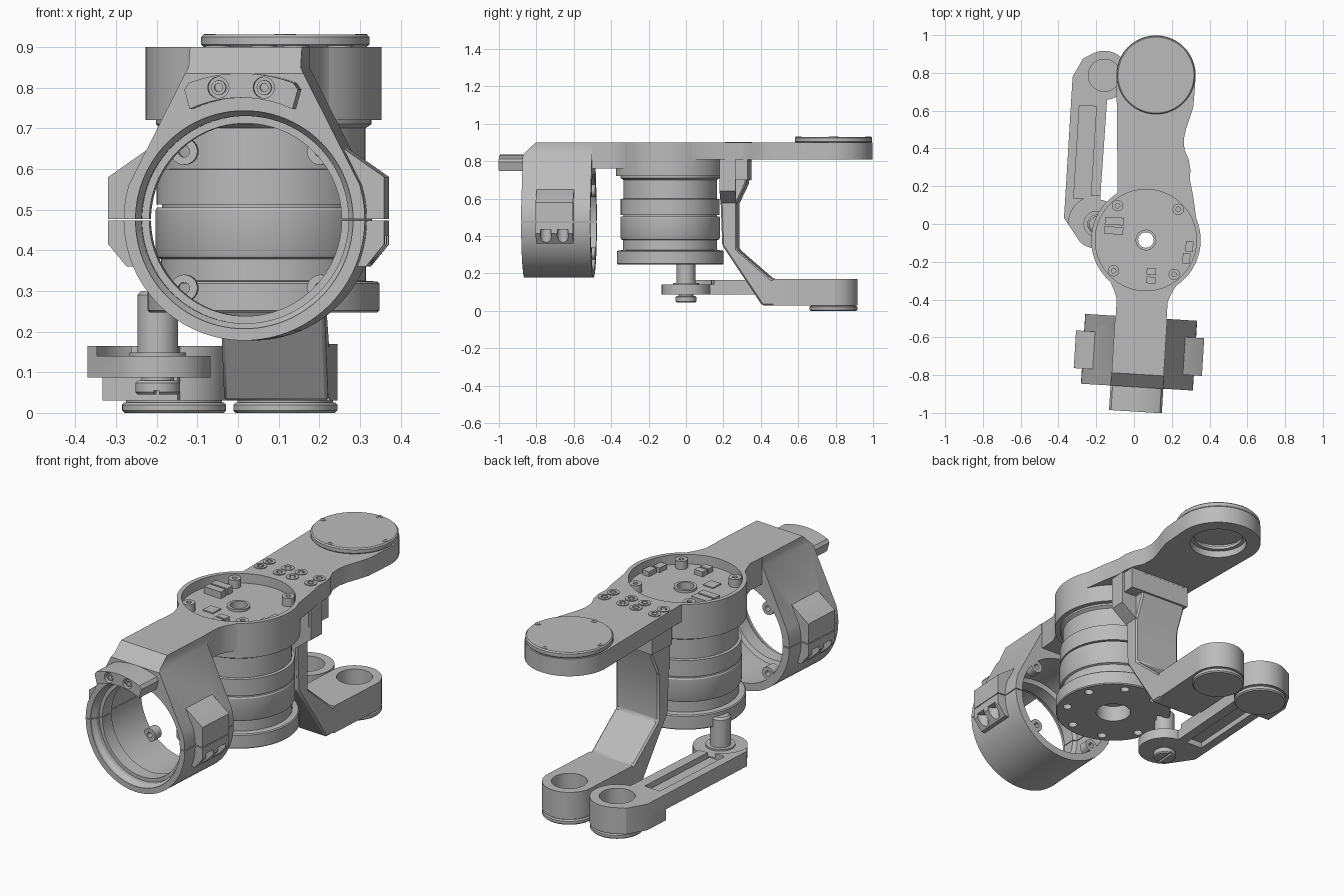
import bpy, bmesh
from math import sin, cos, pi, radians
from mathutils import Matrix

if "Cube" in bpy.data.objects:
    bpy.data.objects.remove(bpy.data.objects["Cube"])

# One grey for the whole mechanism
grey = bpy.data.materials.new("machined grey")
grey.use_nodes = True
grey.diffuse_color = (0.5, 0.5, 0.5, 1)
grey.node_tree.nodes["Principled BSDF"].inputs["Base Color"].default_value = (0.5, 0.5, 0.5, 1)

# Everything is built around the hub axis, then turned slightly
FRAME = Matrix.Translation((0.063, -0.085, 0)) @ Matrix.Rotation(radians(-3.5), 4, 'Z')
PLACE = {'z': lambda u, v, w: (u, v, w),
         'y': lambda u, v, w: (u, w, v),
         'x': lambda u, v, w: (w, u, v)}
parts = []


def finish(bm, name):
    bmesh.ops.recalc_face_normals(bm, faces=bm.faces)
    me = bpy.data.meshes.new(name)
    bm.to_mesh(me)
    bm.free()
    me.materials.append(grey)
    ob = bpy.data.objects.new(name, me)
    bpy.context.collection.objects.link(ob)
    parts.append(ob)
    return ob


def prism(name, pts, w0, w1, axis='z'):
    """Extrude a closed outline along an axis."""
    bm = bmesh.new()
    face = bm.faces.new([bm.verts.new(PLACE[axis](u, v, w0)) for u, v in pts])
    new = bmesh.ops.extrude_face_region(bm, geom=[face])["geom"]
    for v in new:
        if isinstance(v, bmesh.types.BMVert):
            v.co = v.co + type(v.co)(PLACE[axis](0, 0, w1 - w0))
    return finish(bm, name)


def box(name, x0, x1, y0, y1, z0, z1):
    return prism(name, [(x0, y0), (x1, y0), (x1, y1), (x0, y1)], z0, z1)


def lathe(name, prof, u=0, v=0, axis='z', n=64):
    """Revolve a closed (radius, height) profile."""
    bm = bmesh.new()
    rings = [[bm.verts.new(PLACE[axis](u + r * cos(2 * pi * i / n), v + r * sin(2 * pi * i / n), w))
              for i in range(n)] for r, w in prof]
    for a, b in zip(rings, rings[1:] + rings[:1]):
        if a[0].co == a[1].co and b[0].co == b[1].co:
            continue
        for i in range(n):
            j = (i + 1) % n
            bm.faces.new((a[i], a[j], b[j], b[i]))
    bmesh.ops.remove_doubles(bm, verts=bm.verts, dist=1e-5)
    return finish(bm, name)


def rod(name, u, v, r, w0, w1, axis='z', n=48):
    return lathe(name, [(0, w0), (r, w0), (r, w1), (0, w1)], u, v, axis, n)


def cap(name, x, y, r, z0, z1, c=0.006):
    """Disc with softened rims."""
    return lathe(name, [(0, z0), (r - c, z0), (r, z0 + c), (r, z1 - c), (r - c, z1), (0, z1)], x, y)


def collar(name, x, y, r0, r1, z0, z1, axis='z'):
    return lathe(name, [(r0, z0), (r1, z0), (r1, z1), (r0, z1)], x, y, axis, 24)


def arc(u, v, r, a0, a1, n=24):
    return [(u + r * cos(radians(a0 + (a1 - a0) * i / n)),
             v + r * sin(radians(a0 + (a1 - a0) * i / n))) for i in range(n + 1)]


def combine(target, tool, how='DIFFERENCE'):
    mod = target.modifiers.new("cut", 'BOOLEAN')
    mod.operation, mod.solver, mod.object = how, 'EXACT', tool
    dg = bpy.context.evaluated_depsgraph_get()
    dg.update()
    me = bpy.data.meshes.new_from_object(target.evaluated_get(dg))
    target.modifiers.clear()
    target.data = me
    parts.remove(tool)
    bpy.data.objects.remove(tool)


# Upper arm: rear beam, hub and front beam in one body
END = 0.875
rear = [(-.165, .05), (-.165, .25), (-.208, .85)] + arc(0, END, .21, 180, 0, 40) + [
    (.208, .72), (.19, .65), (.176, .6), (.168, .55), (.174, .49), (.2, .44),
    (.212, .39), (.214, .33), (.235, .25), (.265, .1)]
arm = prism("upper_arm", rear, .81, .9)
combine(arm, rod("hub", 0, 0, .29, .72, .9, n=96), 'UNION')
front = [(-.135, -.7), (.135, -.7), (.135, -.32), (.15, -.28), (.19, -.2), (-.19, -.2), (-.15, -.28), (-.135, -.32)]
combine(arm, prism("front_beam", front, .76, .9), 'UNION')
combine(arm, rod("recess", 0, 0, .268, .85, 1, n=96))
combine(arm, rod("shaft_hole", 0, 0, .05, .6, 1))
combine(arm, rod("bearing_hole", 0, END, .14, .7, .88))
cap("arm_end_cover", 0, END, .207, .9, .93)
collar("arm_bearing_lip", 0, END, .12, .145, .845, .86)
for i in range(4):
    a = i * pi / 2
    collar("cover_screw", .187 * cos(a), END + .187 * sin(a), .007, .015, .93, .932)
for x in (-.135, -.022, .057, .167):
    for y in (.335, .4):
        collar("arm_bolt", x, y, .016, .03, .9, .904)
        rod("arm_bolt_core", x, y, .012, .9, .903, n=6)

# Circuit board parts inside the hub
collar("shaft_collar", 0, 0, .041, .055, .7, .862)
for a in (47, 133, 227, 313):
    collar("hub_boss", .236 * cos(radians(a)), .236 * sin(radians(a)), .012, .03, .85, .892)
for x, y, w, d, h in ((-.173, .09, .1, .04, .035), (-.173, .04, .1, .04, .035), (.22, -.085, .04, .055, .025),
                      (.232, -.02, .04, .055, .025), (.039, -.165, .05, .035, .025),
                      (.039, -.21, .05, .035, .025), (-.077, -.105, .06, .06, .006)):
    box("connector", x - w / 2, x + w / 2, y - d / 2, y + d / 2, .85, .85 + h)

# Stacked motors below the hub with a bolted output flange
motor = lathe("motor_stack", [
    (.041, .83), (.041, .33), (.085, .33), (.085, .247), (.28, .247), (.285, .252), (.285, .318),
    (.28, .323), (.252, .325), (.252, .378), (.262, .382), (.266, .39), (.266, .498), (.262, .505),
    (.25, .505), (.25, .512), (.264, .512), (.264, .598), (.25, .6), (.25, .7), (.265, .71), (.265, .83)], n=96)
for i in range(8):
    a = radians(22.5 + 45 * i)
    combine(motor, rod("flange_hole", .235 * cos(a), .235 * sin(a), .022, .2, .285, n=20))

# Ring clamp at the front
RZ, Y0, Y1 = .475, -.78, -.41
shell = [(-.138, .85), (-.138, .9), (.138, .9), (.138, .85)] + arc(0, RZ, .297, 17, -197, 72)
clamp = prism("ring_clamp", shell, Y0, Y1, 'y')
for s in (1, -1):
    ear = [(s * x, z) for x, z in ((.21, .66), (.24, .65), (.34, .58), (.34, .415), (.295, .36), (.255, .36))]
    combine(clamp, prism("ear", ear, -.7, -.5, 'y'), 'UNION')
    for y in (-.645, -.555):
        combine(clamp, rod("ear_notch", s * .33, y, .03, .3, .435, n=24))
combine(clamp, prism("top_chamfer", [(-.73, .92), (-.712, .9), (-.78, .835), (-.85, .77), (-.85, .92)], -.5, .5, 'x'))
combine(clamp, lathe("bore", [(0, -.9), (.268, -.9), (.268, Y0 + .01), (.255, Y0 + .03), (.255, -.73),
                              (.237, -.73), (.237, -.66), (.258, -.65), (.258, -.3), (0, -.3)], 0, RZ, 'y', 96))
combine(clamp, box("split_line", -.5, .5, -.9, -.3, RZ - .002, RZ + .002))
for sx in (1, -1):
    for sz in (1, -1):
        collar("clamp_boss", sx * .168, RZ + sz * .168, .014, .033, -.46, Y1, 'y')

# Arched mounting tab
tab = prism("mount_tab", arc(0, RZ, .36, 69, 111) + [(-.14, .795)] + arc(0, RZ, .3, 115, 65) + [(.14, .795)],
            -.91, -.72, 'y')
for x in (-.056, .056):
    combine(tab, rod("tab_hole", x, .8, .026, -1, -.88, 'y', 24))
    collar("tab_bolt", x, .8, .01, .018, -.9, -.87, 'y')

# Rear bracket: column, flared head and foot
side = [(.275, .81), (.275, .66), (.287, .35), (.5, .03), (.62, .03), (.62, .17), (.55, .17),
        (.365, .33), (.365, .575), (.415, .68), (.43, .81)]
bracket = prism("rear_bracket", side, -.128, .128, 'x')
bev = bracket.modifiers.new("soft_edges", 'BEVEL')
bev.width, bev.segments, bev.limit_method = .008, 1, 'ANGLE'
prism("bracket_head", [(-.128, .815), (.212, .815), (.212, .64), (.12, .57), (-.128, .57)], .278, .362, 'y')
box("bracket_head_pad", -.14, .2, .277, .428, .7, .815)
foot = prism("bracket_foot", [(-.128, .56)] + [(.128, .56)] + arc(0, END, .128, 0, 180), .03, .17)

# Side link: stepped bar with pockets, cup and joint
JX, JY, CX, CY = -.265, .069, -.273, .857
outline = ([(-.44, .09), (-.44, .84), (-.39, .94)] + arc(CX, CY, .13, 125, -80, 36)
           + [(-.255, .21)] + arc(JX, JY, .13, 85, -130, 36))
link = prism("side_link", outline, .087, .165)
combine(link, rod("joint_step", JX, JY, .15, .14, .3))
slot = [(-.395, .2), (-.305, .2), (-.305, .69), (-.395, .69)]
combine(link, prism("slot_top", slot, .135, .3))
combine(link, prism("slot_bottom", slot, 0, .117))
cup = [(-.44, .7), (-.44, .84), (-.39, .94)] + arc(CX, CY, .13, 125, -80, 36) + [(-.255, .7)]
combine(link, prism("link_cup", cup, .03, .1), 'UNION')

# Cups and bottom covers shared by the foot and the link
for body, x, y in ((foot, 0, END), (link, CX, CY)):
    combine(body, rod("cup_hole", x, y, .085, .06, .4))
    cap("bottom_cover", x, y, .128, 0, .026)
    rod("cover_gap", x, y, .118, .02, .04)
    for i in range(4):
        a = i * pi / 2
        collar("bottom_screw", x + .11 * cos(a), y + .11 * sin(a), .004, .01, .0, .004)

# Crank pin between link and flange
lathe("crank_pin", [(0, .1), (.07, .1), (.07, .148), (.05, .148), (.05, .29), (.04, .3), (0, .3)], JX, JY)
head = cap("pin_head", JX, JY, .055, .045, .08)
combine(head, box("driver_slot", JX - .006, JX + .006, JY - .1, JY + .1, .03, .055))
rod("pin_neck", JX, JY, .04, .075, .1)

# Smooth curved walls, keep crisp edges, turn into place
for ob in parts:
    ob.data.shade_smooth()
    ob.data.set_sharp_from_angle(angle=radians(28))
    ob.matrix_world = FRAME
